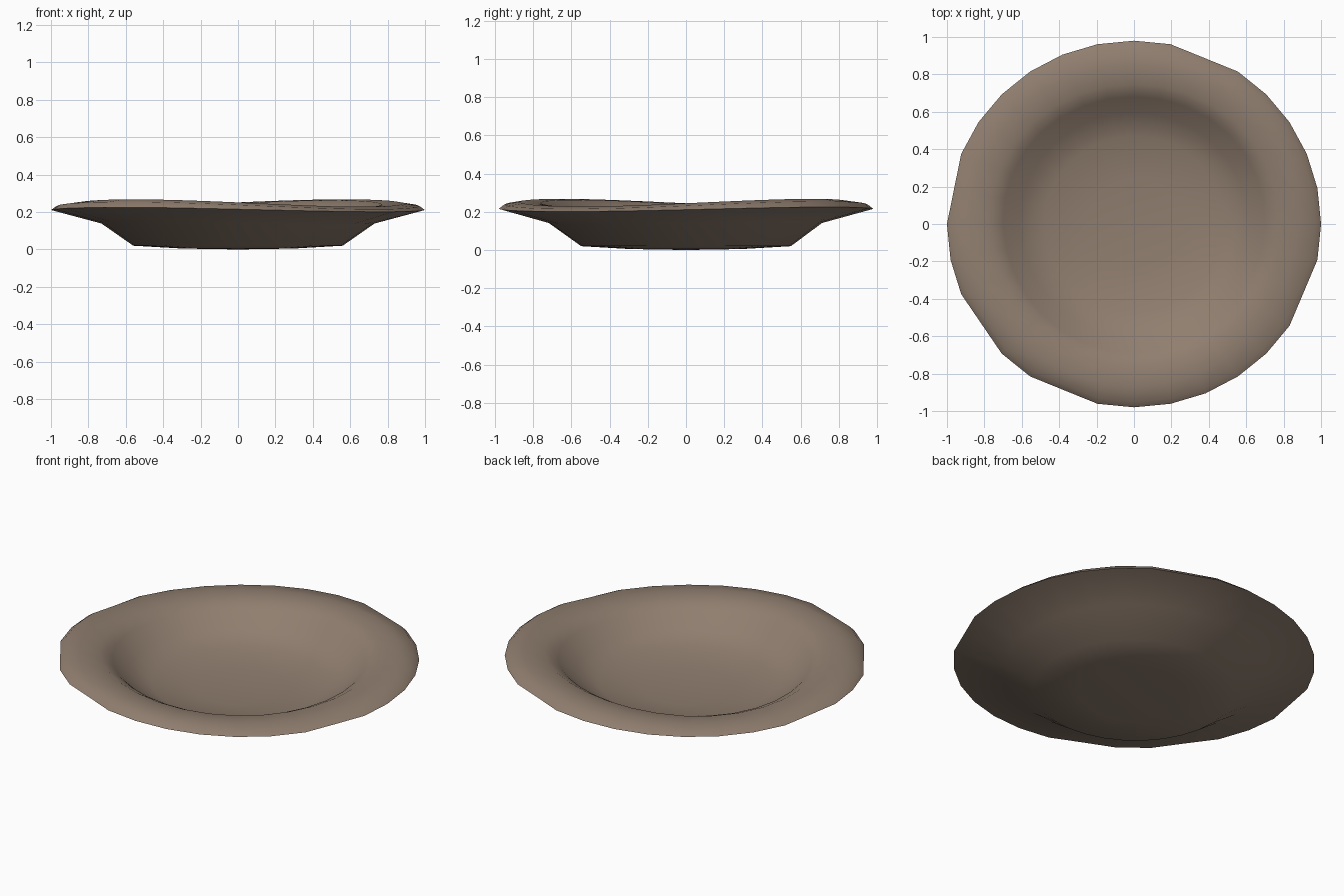
import bpy, bmesh, math

cube = bpy.data.objects.get("Cube")
if cube:
    bpy.data.objects.remove(cube, do_unlink=True)

SEGMENTS = 32
FLAT_SPOTS = {6, 15, 19, 22, 30}   # rim corners worn back to the chord

# Radius, height and share of the rim warp, from underside centre to inner floor
PROFILE = [
    (0.30, 0.005, 0.0), (0.56, 0.02, 0.0), (0.73, 0.14, 0.4),
    (1.00, 0.213, 0.6), (0.97, 0.235, 1.0), (0.88, 0.248, 1.0),
    (0.77, 0.243, 1.0), (0.70, 0.205, 0.7), (0.61, 0.125, 0.3),
    (0.48, 0.075, 0.0), (0.25, 0.05, 0.0),
]


def material(name, colour):
    mat = bpy.data.materials.new(name)
    mat.use_nodes = True
    mat.diffuse_color = colour
    bsdf = mat.node_tree.nodes["Principled BSDF"]
    bsdf.inputs["Base Color"].default_value = colour
    bsdf.inputs["Roughness"].default_value = 0.9
    return mat


def ring(bm, radius, height, warp):
    """One ring of the dish, with the saddle warp of the hand-made rim."""
    verts = []
    for i in range(SEGMENTS):
        a = math.tau * i / SEGMENTS
        worn = math.cos(math.tau / SEGMENTS) if i in FLAT_SPOTS and radius > 0.9 else 1
        r = radius * worn * (1 + 0.012 * warp * math.sin(3 * a) * (radius < 0.9))
        z = height + 0.02 * warp * math.cos(2 * (a - math.radians(50)))
        verts.append(bm.verts.new((r * math.cos(a), 0.98 * r * math.sin(a), z)))
    return verts


# Dish: a lathed profile closed by a fan on the underside and on the floor
bm = bmesh.new()
rings = [ring(bm, *p) for p in PROFILE]
for low, high in zip(rings, rings[1:]):
    for i in range(SEGMENTS):
        j = (i + 1) % SEGMENTS
        bm.faces.new((low[i], low[j], high[j], high[i]))
for loop, z in ((rings[0], 0.0), (rings[-1], 0.045)):
    centre = bm.verts.new((0, 0, z))
    for i in range(SEGMENTS):
        bm.faces.new((loop[i], loop[(i + 1) % SEGMENTS], centre))
bmesh.ops.recalc_face_normals(bm, faces=bm.faces)
mesh = bpy.data.meshes.new("dish")
bm.to_mesh(mesh)
bm.free()

dish = bpy.data.objects.new("dish", mesh)
bpy.context.collection.objects.link(dish)
mesh.materials.append(material("brown_clay", (0.28, 0.21, 0.16, 1)))
bpy.ops.object.select_all(action="DESELECT")
dish.select_set(True)
bpy.context.view_layer.objects.active = dish
bpy.ops.object.shade_smooth_by_angle(angle=math.radians(60))
